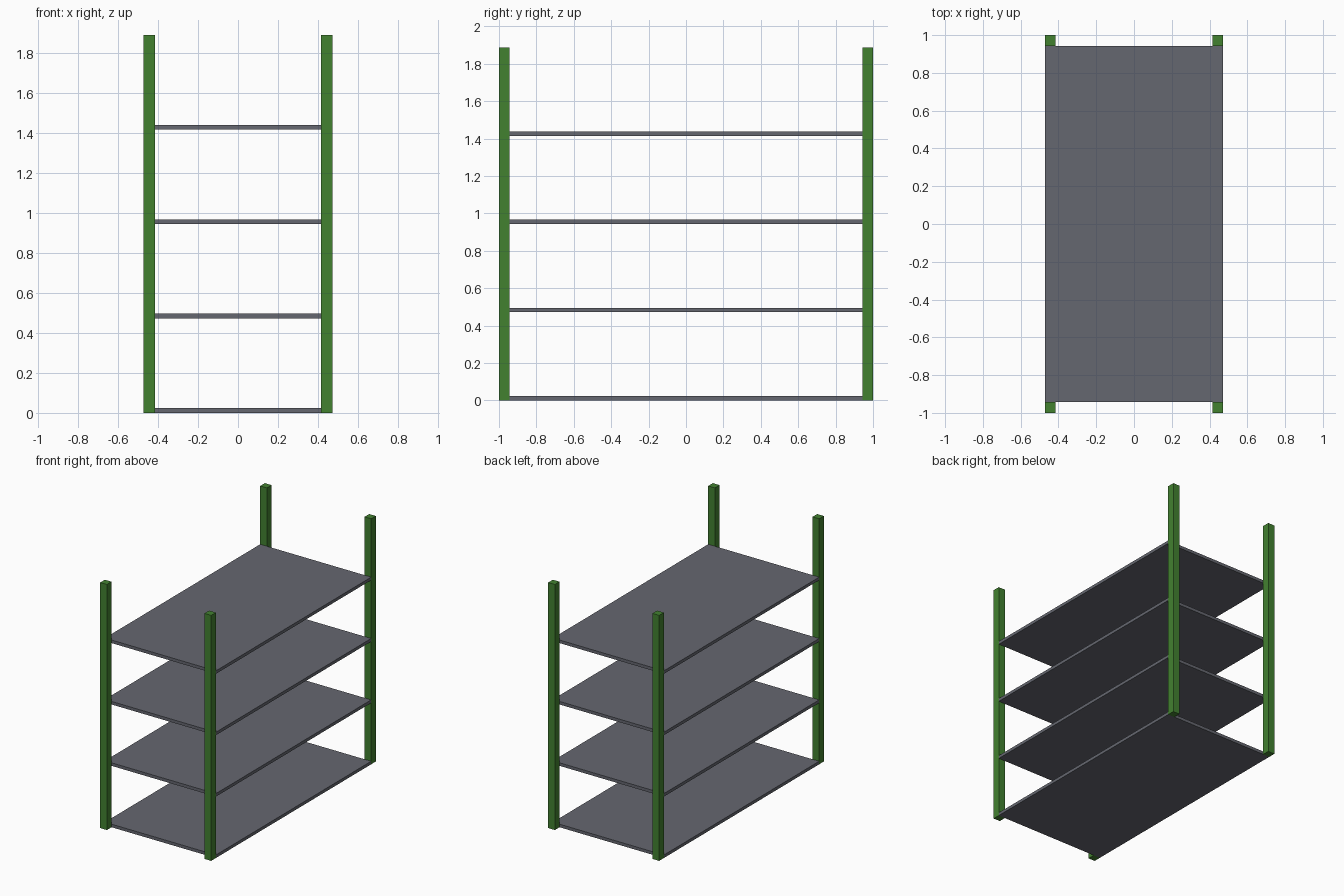
import bpy

if "Cube" in bpy.data.objects:
    bpy.data.objects.remove(bpy.data.objects["Cube"])

HALF_X, HALF_Y = 0.4717, 0.9434      # shelf half sizes
POST, HEIGHT = 0.0566, 1.8868        # post section and height
SHELF_T, SPACING = 0.0236, 0.4717    # shelf thickness and pitch


def material(name, color):
    mat = bpy.data.materials.new(name)
    mat.diffuse_color = color
    mat.use_nodes = True
    mat.node_tree.nodes["Principled BSDF"].inputs["Base Color"].default_value = mat.diffuse_color
    return mat


def box(name, center, size, mat):
    bpy.ops.mesh.primitive_cube_add(size=1, location=center)
    ob = bpy.context.object
    ob.name = name
    ob.scale = size
    bpy.ops.object.transform_apply(location=False, rotation=False, scale=True)
    ob.data.materials.append(mat)
    return ob


green = material("post_green", (0.055, 0.22, 0.03, 1))
slate = material("shelf_grey", (0.13, 0.135, 0.16, 1))

# Four evenly spaced shelves
for i in range(4):
    box(f"shelf_{i + 1}", (0, 0, i * SPACING + SHELF_T / 2),
        (2 * HALF_X, 2 * HALF_Y, SHELF_T), slate)

# Corner posts, standing just outside the short shelf edges
for sx, side in ((-1, "left"), (1, "right")):
    for sy, end in ((-1, "front"), (1, "back")):
        box(f"{end}_{side}_post",
            (sx * (HALF_X - POST / 2), sy * (HALF_Y + POST / 2), HEIGHT / 2),
            (POST, POST, HEIGHT), green)
